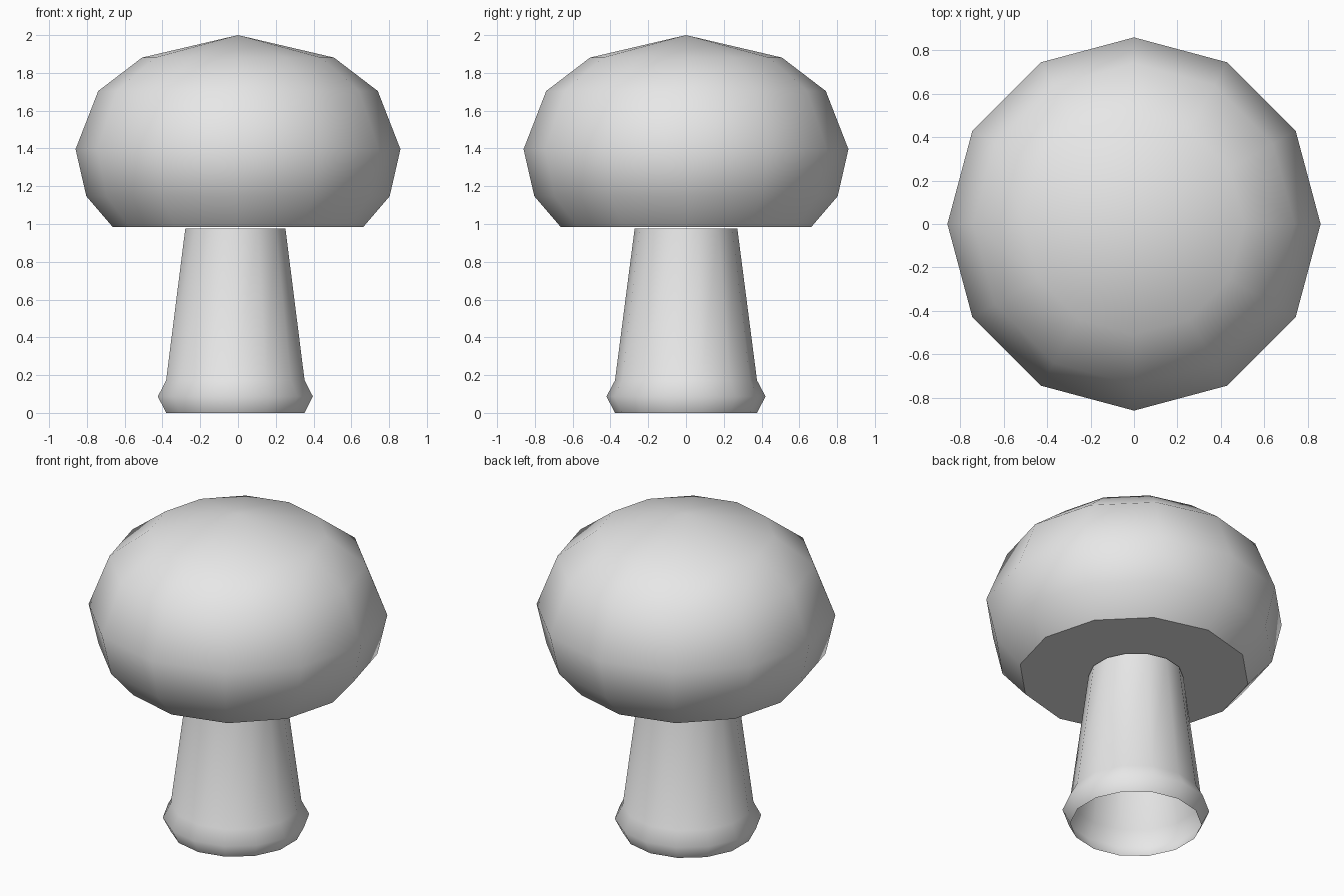
import bpy, bmesh
from math import sin, cos, pi

cube = bpy.data.objects.get("Cube")
if cube:
    bpy.data.objects.remove(cube, do_unlink=True)

grey = bpy.data.materials.new("plain_grey")
grey.use_nodes = True
grey.diffuse_color = (0.8, 0.8, 0.8, 1)
grey.node_tree.nodes["Principled BSDF"].inputs["Base Color"].default_value = (0.8, 0.8, 0.8, 1)


def lathe(name, profile, sides, centre_x=0.0, apex=None, floor=False):
    """Revolve (radius, height) points, with a vertex on the y axis."""
    bm = bmesh.new()
    rings = []
    for radius, z in profile:
        angles = [pi / 2 + 2 * pi * i / sides for i in range(sides)]
        rings.append([bm.verts.new((centre_x + radius * cos(a), radius * sin(a), z))
                      for a in angles])
    for low, high in zip(rings, rings[1:]):
        for i in range(sides):
            j = (i + 1) % sides
            bm.faces.new((low[i], low[j], high[j], high[i]))
    if apex is not None:
        tip = bm.verts.new((centre_x, 0, apex))
        for i in range(sides):
            bm.faces.new((rings[-1][i], rings[-1][(i + 1) % sides], tip))
    for face in bm.faces:
        face.smooth = True
    # flat underside with a crisp rim
    if floor:
        bm.faces.new(rings[0][::-1]).smooth = False
        for edge in bm.edges:
            if all(v in rings[0] for v in edge.verts):
                edge.smooth = False
    mesh = bpy.data.meshes.new(name)
    bm.to_mesh(mesh)
    bm.free()
    mesh.materials.append(grey)
    obj = bpy.data.objects.new(name, mesh)
    bpy.context.collection.objects.link(obj)
    return obj


# Rounded cap with a shallow pointed top
lathe("cap", [(0.663, 0.984), (0.803, 1.147), (0.86, 1.396), (0.74, 1.704), (0.508, 1.881)],
      sides=12, apex=2.0, floor=True)

# Hollow tapered stem with a bulging foot, slightly off centre
lathe("stem", [(0.376, 0.0), (0.421, 0.087), (0.376, 0.172), (0.272, 0.975)],
      sides=14, centre_x=-0.014)
